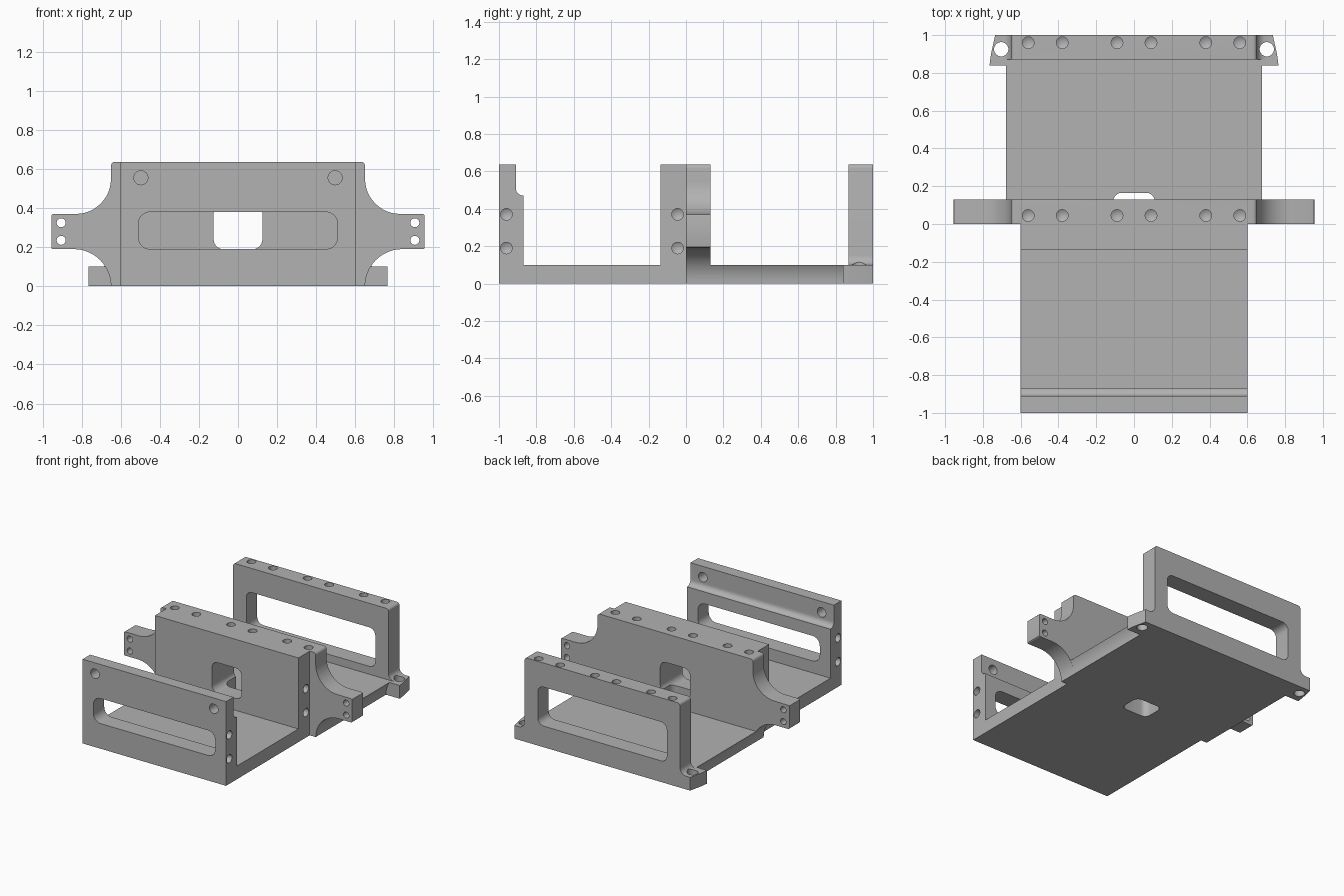
import bpy, bmesh, math
from mathutils import Vector

if "Cube" in bpy.data.objects:
    bpy.data.objects.remove(bpy.data.objects["Cube"])

H = 0.637   # overall height
T = 0.10    # floor thickness

grey = bpy.data.materials.new("machined grey")
grey.diffuse_color = (0.445, 0.445, 0.445, 1)
grey.use_nodes = True
grey.node_tree.nodes["Principled BSDF"].inputs["Base Color"].default_value = grey.diffuse_color


def arc(cx, cy, r, a0, a1, n=12):
    """Points along an arc, angles in degrees."""
    return [(cx + r * math.cos(math.radians(a0 + (a1 - a0) * i / n)),
             cy + r * math.sin(math.radians(a0 + (a1 - a0) * i / n))) for i in range(n + 1)]


def rounded(x0, x1, y0, y1, r):
    return (arc(x1 - r, y1 - r, r, 0, 90, 6) + arc(x0 + r, y1 - r, r, 90, 180, 6)
            + arc(x0 + r, y0 + r, r, 180, 270, 6) + arc(x1 - r, y0 + r, r, 270, 360, 6))


def mirrored(half):
    """Close a right-hand outline (bottom to top) with its mirror image."""
    return half + [(-x, y) for x, y in reversed(half)]


def finish(bm, name):
    bmesh.ops.recalc_face_normals(bm, faces=bm.faces)
    me = bpy.data.meshes.new(name)
    bm.to_mesh(me)
    bm.free()
    me.materials.append(grey)
    ob = bpy.data.objects.new(name, me)
    bpy.context.collection.objects.link(ob)
    return ob


def prism(name, pts, axis, t0, t1):
    """Extrude a 2D outline along an axis."""
    place = {'X': lambda a, b, t: (t, a, b),
             'Y': lambda a, b, t: (a, t, b),
             'Z': lambda a, b, t: (a, b, t)}[axis]
    bm = bmesh.new()
    low = [bm.verts.new(place(a, b, t0)) for a, b in pts]
    top = [bm.verts.new(place(a, b, t1)) for a, b in pts]
    n = len(pts)
    bm.faces.new(low)
    bm.faces.new(top)
    for i in range(n):
        bm.faces.new((low[i], low[(i + 1) % n], top[(i + 1) % n], top[i]))
    return finish(bm, name)


def drill(mouth, direction, r=0.031, depth=0.09):
    """Blind hole cutter with a pointed tip."""
    d = Vector(direction)
    u = d.orthogonal().normalized()
    v = d.cross(u)
    m = Vector(mouth)
    bm = bmesh.new()
    n = 24
    ring = [u * r * math.cos(2 * math.pi * i / n) + v * r * math.sin(2 * math.pi * i / n)
            for i in range(n)]
    a = [bm.verts.new(m - d * 0.02 + p) for p in ring]
    b = [bm.verts.new(m + d * depth + p) for p in ring]
    tip = bm.verts.new(m + d * (depth + r * 0.6))
    bm.faces.new(a)
    for i in range(n):
        j = (i + 1) % n
        bm.faces.new((a[i], a[j], b[j], b[i]))
        bm.faces.new((b[i], b[j], tip))
    return finish(bm, "drill_cutter")


def circle(x, y, r):
    return arc(x, y, r, 0, 345, 23)


def combine(target, other, op):
    mod = target.modifiers.new(op.lower(), 'BOOLEAN')
    mod.operation = op
    mod.solver = 'EXACT'
    mod.object = other
    bpy.context.view_layer.objects.active = target
    bpy.ops.object.modifier_apply(modifier=mod.name)
    bpy.data.objects.remove(other)


# Front tray: front wall, floor and middle wall as one side profile
tray = [(-1, 0), (0.05, 0), (0.05, H), (-0.135, H), (-0.135, T), (-0.87, T)]
tray += arc(-0.87, 0.51, 0.04, 270, 180, 8) + [(-0.91, H), (-1, H)]
body = prism("bracket_body", tray, 'X', -0.6, 0.6)

# Middle bracket with a flared mounting wing on each side
wing = arc(0.84, 0, 0.19, 180, 90) + arc(0.945, 0.2, 0.01, 270, 360, 3)
wing += arc(0.945, 0.36, 0.01, 0, 90, 3) + arc(0.83, 0.55, 0.18, 270, 180)
wing += arc(0.63, H - 0.02, 0.02, 0, 90, 5)
parts = [prism("wing_bracket", mirrored(wing), 'Y', 0, 0.13)]

# Rear floor with hollowed side edges
edge = [p for p in arc(0.84, 0, 0.19, 180, 180 - math.degrees(math.asin(T / 0.19)), 6)]
parts.append(prism("rear_floor", mirrored(edge), 'Y', 0.06, 1))

# Rear frame with filleted feet
frame = [(0.70, 0.05)] + arc(0.70, 0.15, 0.05, 270, 180, 6) + arc(0.63, H - 0.02, 0.02, 0, 90, 5)
parts.append(prism("rear_frame", mirrored(frame), 'Y', 0.87, 1))

# Rear mounting ears
for s in (-1, 1):
    ear = [(s * x, y) for x, y in ((0.5, 0.84), (0.765, 0.84), (0.757, 0.9), (0.735, 1), (0.5, 1))]
    parts.append(prism("ear", ear, 'Z', 0, T))

for p in parts:
    combine(body, p, 'UNION')

# Openings: front slot, middle window, floor duct, rear window
cuts = [prism("slot_cutter", rounded(-0.51, 0.51, 0.19, 0.38, 0.06), 'Y', -1.1, -0.8),
        prism("window_cutter", rounded(-0.125, 0.125, 0.19, 0.42, 0.05), 'Y', -0.2, 0.2),
        prism("duct_cutter", rounded(-0.11, 0.11, -0.005, 0.165, 0.045), 'Z', -0.1, 0.26),
        prism("frame_cutter", rounded(-0.54, 0.54, 0.16, 0.455, 0.05), 'Y', 0.8, 1.1)]

# Through holes: front wall, wings, ears
for s in (-1, 1):
    cuts.append(prism("wall_hole", circle(s * 0.497, 0.555, 0.036), 'Y', -1.1, -0.8))
    cuts.append(prism("ear_hole", circle(s * 0.703, 0.925, 0.038), 'Z', -0.1, 0.3))
    for z in (0.235, 0.325):
        cuts.append(prism("wing_hole", circle(s * 0.905, z, 0.023), 'Y', -0.1, 0.3))
    # Blind holes in the tray sides
    for y in (-0.96, -0.045):
        for z in (0.19, 0.37):
            cuts.append(drill((s * 0.6, y, z), (-s, 0, 0), depth=0.06))
    # Blind holes along the top edges
    for y in (0.045, 0.96):
        for x in (0.09, 0.38, 0.56):
            cuts.append(drill((s * x, y, H), (0, 0, -1)))

for c in cuts:
    combine(body, c, 'DIFFERENCE')

bpy.ops.object.select_all(action='DESELECT')
body.select_set(True)
bpy.context.view_layer.objects.active = body
bpy.ops.object.shade_smooth_by_angle(angle=math.radians(30))
